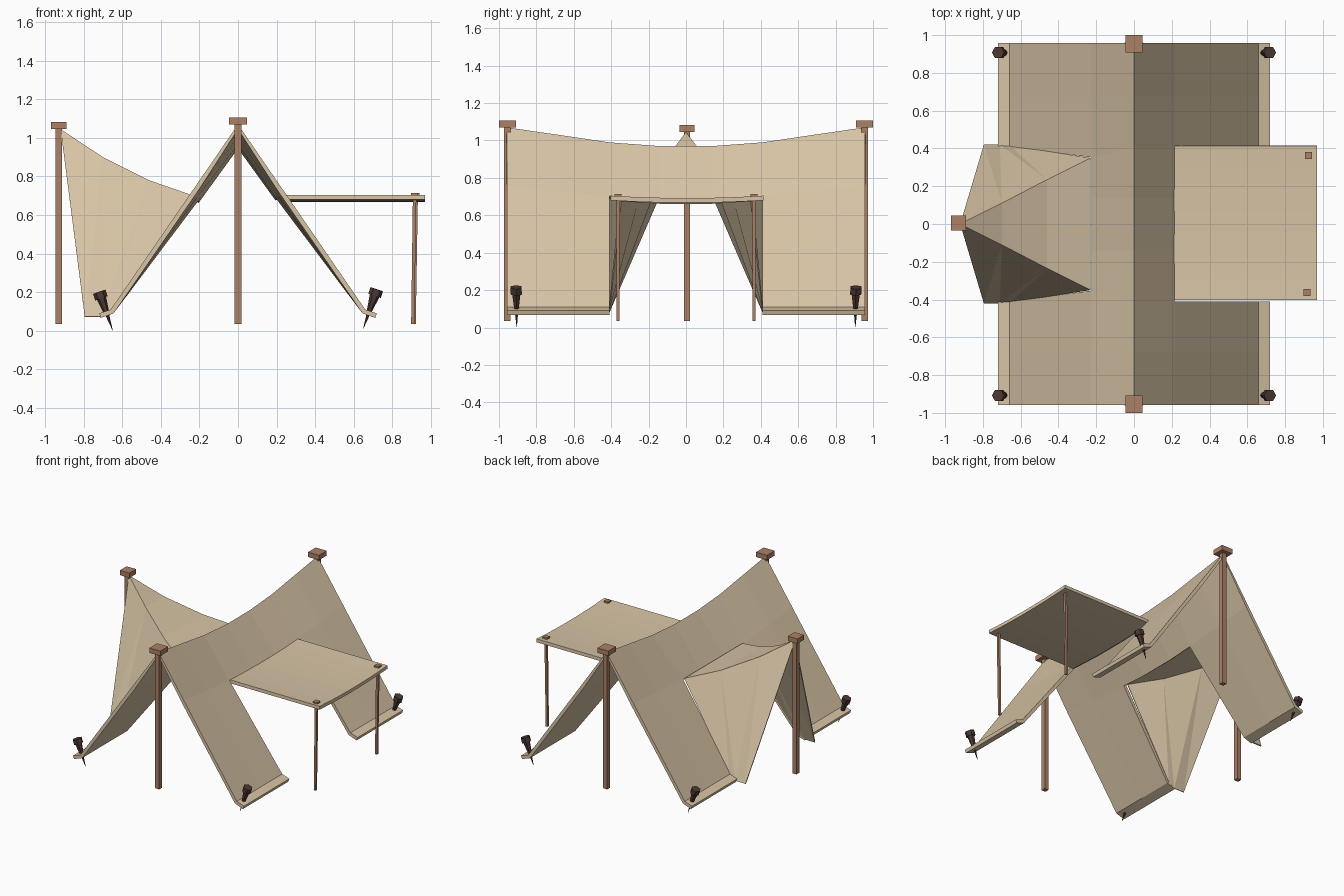
import bpy, bmesh, math
from mathutils import Vector, Matrix

cube = bpy.data.objects.get("Cube")
if cube:
    bpy.data.objects.remove(cube, do_unlink=True)


def material(name, rgb):
    m = bpy.data.materials.new(name)
    m.use_nodes = True
    m.diffuse_color = (*rgb, 1)
    m.node_tree.nodes["Principled BSDF"].inputs["Base Color"].default_value = (*rgb, 1)
    return m


canvas = material("tan canvas", (0.68, 0.55, 0.375))
wood = material("brown wood", (0.41, 0.22, 0.13))
iron = material("dark iron", (0.07, 0.04, 0.034))


def add_object(name, mesh, mat):
    mesh.materials.append(mat)
    ob = bpy.data.objects.new(name, mesh)
    bpy.context.collection.objects.link(ob)
    return ob


def cloth(name, verts, faces, thickness):
    mesh = bpy.data.meshes.new(name)
    mesh.from_pydata(verts, [], faces)
    bm = bmesh.new()
    bm.from_mesh(mesh)
    loose = [v for v in bm.verts if not v.link_faces]
    bmesh.ops.delete(bm, geom=loose, context='VERTS')
    bm.to_mesh(mesh)
    bm.free()
    ob = add_object(name, mesh, canvas)
    mod = ob.modifiers.new("thickness", 'SOLIDIFY')
    mod.thickness = thickness
    mod.offset = -1
    return ob


def spar(name, sections, sides, mat):
    """Stack of straight prisms, each (start, end, start radius, end radius)."""
    bm = bmesh.new()
    for a, b, r1, r2 in sections:
        a, b = Vector(a), Vector(b)
        d = b - a
        k = math.sqrt(2) if sides == 4 else 1
        turn = Vector((0, 0, 1)).rotation_difference(d).to_matrix().to_4x4()
        twist = Matrix.Rotation(math.pi / sides, 4, 'Z')
        bmesh.ops.create_cone(bm, cap_ends=True, segments=sides, radius1=r1 * k,
                              radius2=r2 * k, depth=d.length,
                              matrix=Matrix.Translation((a + b) / 2) @ turn @ twist)
    mesh = bpy.data.meshes.new(name)
    bm.to_mesh(mesh)
    bm.free()
    return add_object(name, mesh, mat)


# Main cloth: sagging ridge, two slopes with hems, door opening in each slope
half = [(0.14, 0.97), (0.41, 0.99), (0.68, 1.03), (0.957, 1.07)]
ridge = [(-y, z) for y, z in reversed(half)] + half
rows = [-0.72, -0.66, -0.225, 0, 0.215, 0.66, 0.72]
n = len(ridge)
verts, faces = [], []
for i, x in enumerate(rows):
    for y, top in ridge:
        z = 0.09 if abs(x) > 0.7 else 0.11 + (top - 0.11) * (1 - abs(x) / 0.66)
        if i == 2 and abs(y) == 0.41:
            y *= 0.86
        verts.append((x, y, z))
for i in range(len(rows) - 1):
    for j in range(n - 1):
        if i in (2, 3) or j in (0, 1, n - 3, n - 2):
            a = i * n + j
            faces.append((a, a + n, a + n + 1, a + 1))
cloth("main_cloth", verts, faces, 0.025)

# Awning over the left doorway, dipping along its middle
verts, faces = [], []
for x in (0.21, 0.97):
    for j in range(8):
        t = j / 3.5 - 1
        verts.append((x, 0.408 * t + 0.006, 0.692 + 0.013 * t * t))
for j in range(7):
    faces.append((j, j + 8, j + 9, j + 1))
cloth("awning", verts, faces, 0.025)

# Entrance canopy: sagging roof and two side walls gathered at the side pole
sag = [(-0.92, 0, 1.045), (-0.7, 0.11, 0.9), (-0.46, 0.235, 0.78), (-0.23, 0.35, 0.7)]
verts = [(x, s * y, z) for s in (-1, 1) for x, y, z in sag]
cloth("canopy_roof", verts, [(0, 1, 5), (1, 2, 6, 5), (2, 3, 7, 6)], 0.008)
foot = [(-0.795, 0.42, 0.075), (-0.71, 0.42, 0.075), (-0.655, 0.415, 0.105)]
wall = [(4, 0, 1), (4, 1, 5), (5, 1, 2), (5, 2, 6), (6, 2, 3)]
for s, side in ((-1, "right"), (1, "left")):
    verts = [(x, s * y, z) for x, y, z in sag + foot]
    cloth("canopy_wall_" + side, verts, [f if s > 0 else f[::-1] for f in wall], 0.008)

# Tall square poles with flat caps
for name, x, y, top in (("front_pole", 0, -0.955, 1.07), ("back_pole", 0, 0.955, 1.07),
                        ("side_pole", -0.93, 0.005, 1.045)):
    cap = 0.046 if x == 0 else 0.04
    spar(name, [((x, y, 0.035), (x, y, top), 0.017, 0.017)], 4, wood)
    spar(name + "_cap", [((x, y, top), (x, y, top + 0.037), cap, cap)], 4, wood)

# Thin awning poles with small caps
for s, side in ((-1, "front"), (1, "back")):
    x, y = 0.92 + s * 0.004, s * 0.363
    spar("awning_pole_" + side, [((x - 0.01, y, 0.035), (x, y, 0.7), 0.008, 0.009),
                                 ((x, y, 0.695), (x, y, 0.715), 0.018, 0.018)], 4, wood)

# Ground stakes leaning outward at the hem corners
for sx in (-1, 1):
    for sy in (-1, 1):
        tip = Vector((sx * 0.65, sy * 0.905, 0.002 if sx < 0 else 0.012))
        head = Vector((sx * 0.72, sy * 0.908, 0.202 if sx < 0 else 0.215))

        def at(t):
            return tip.lerp(head, t)

        spar("stake_%s_%s" % ("left" if sx > 0 else "right", "back" if sy > 0 else "front"),
             [(at(0), at(0.5), 0.001, 0.012), (at(0.45), at(0.85), 0.014, 0.026),
              (at(0.83), at(1), 0.034, 0.034)], 6, iron)
